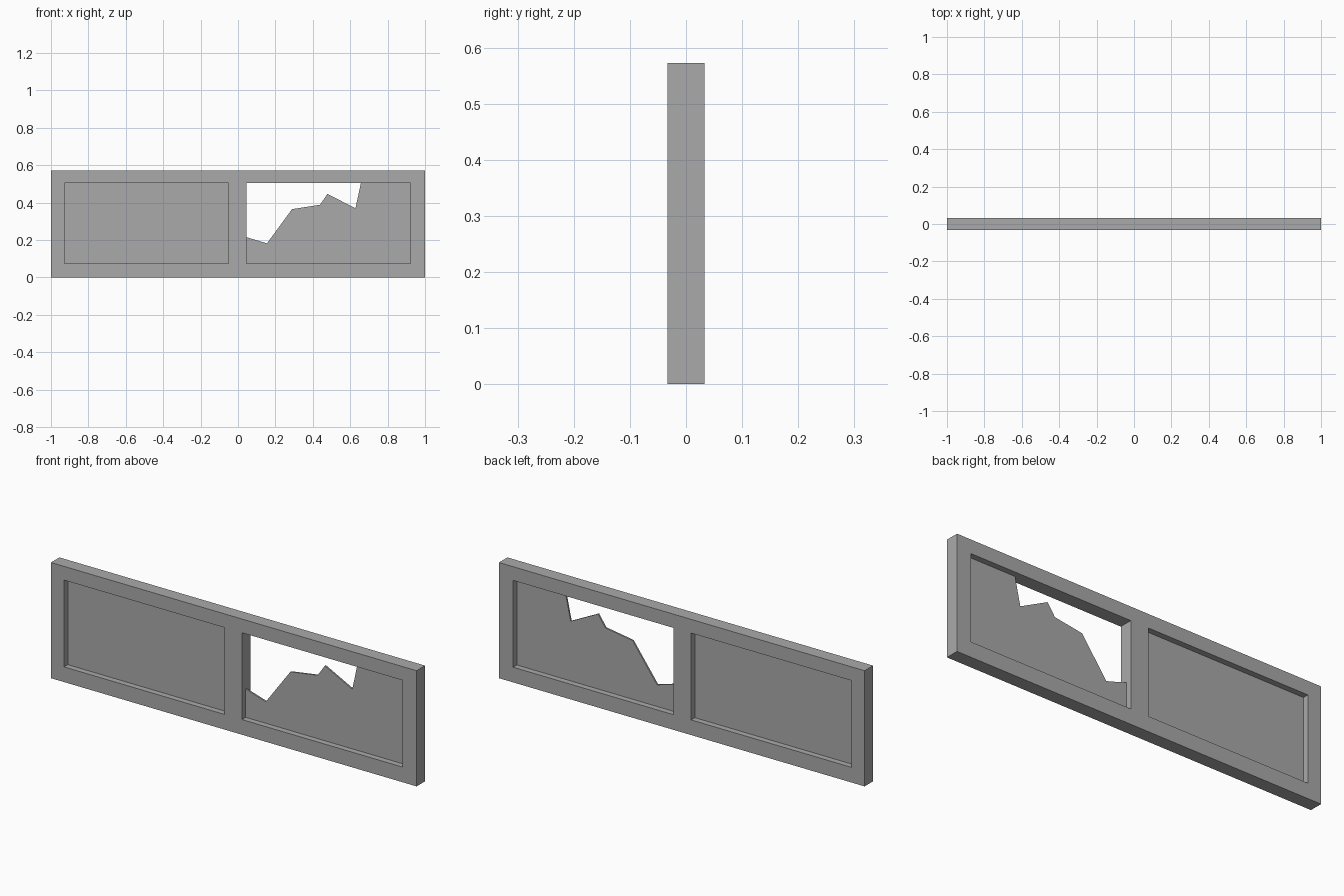
import bpy
import bmesh
from mathutils import Vector

cube = bpy.data.objects.get("Cube")
if cube:
    bpy.data.objects.remove(cube, do_unlink=True)

DEPTH = 0.066
PANE_DEPTH = 0.008

grey = bpy.data.materials.new("plain grey")
grey.use_nodes = True
colour = (0.4, 0.4, 0.4, 1)
grey.diffuse_color = colour
grey.node_tree.nodes["Principled BSDF"].inputs["Base Color"].default_value = colour


def slab(name, polygons, depth):
    """Extrude flat x-z polygons into one closed slab centred on y = 0."""
    bm = bmesh.new()
    for points in polygons:
        bm.faces.new([bm.verts.new((x, -depth / 2, z)) for x, z in points])
    bmesh.ops.remove_doubles(bm, verts=bm.verts, dist=0.0001)
    result = bmesh.ops.extrude_face_region(bm, geom=bm.faces[:], use_keep_orig=True)
    moved = [v for v in result["geom"] if isinstance(v, bmesh.types.BMVert)]
    bmesh.ops.translate(bm, verts=moved, vec=Vector((0, depth, 0)))
    bmesh.ops.recalc_face_normals(bm, faces=bm.faces)
    mesh = bpy.data.meshes.new(name)
    bm.to_mesh(mesh)
    bm.free()
    mesh.materials.append(grey)
    obj = bpy.data.objects.new(name, mesh)
    bpy.context.collection.objects.link(obj)
    return obj


def rect(x0, x1, z0, z1):
    return [(x0, z0), (x1, z0), (x1, z1), (x0, z1)]


# Frame: a grid of cells with the two window openings left out
xs = [-1, -0.928, -0.051, 0.045, 0.922, 1]
zs = [0, 0.075, 0.504, 0.572]
cells = [rect(xs[i], xs[i + 1], zs[j], zs[j + 1])
         for i in range(5) for j in range(3)
         if not (j == 1 and i in (1, 3))]
slab("window_frame", cells, DEPTH)

# Whole pane
slab("right_pane", [rect(xs[1], xs[2], zs[1], zs[2])], PANE_DEPTH)

# Broken pane with a jagged upper edge
jagged = [(0.657, zs[2]), (0.628, 0.37), (0.478, 0.446), (0.438, 0.388),
          (0.289, 0.365), (0.155, 0.182), (xs[3], 0.215)]
outline = [(xs[3], zs[1]), (xs[4], zs[1]), (xs[4], zs[2])] + jagged
slab("left_broken_pane", [outline], PANE_DEPTH)
